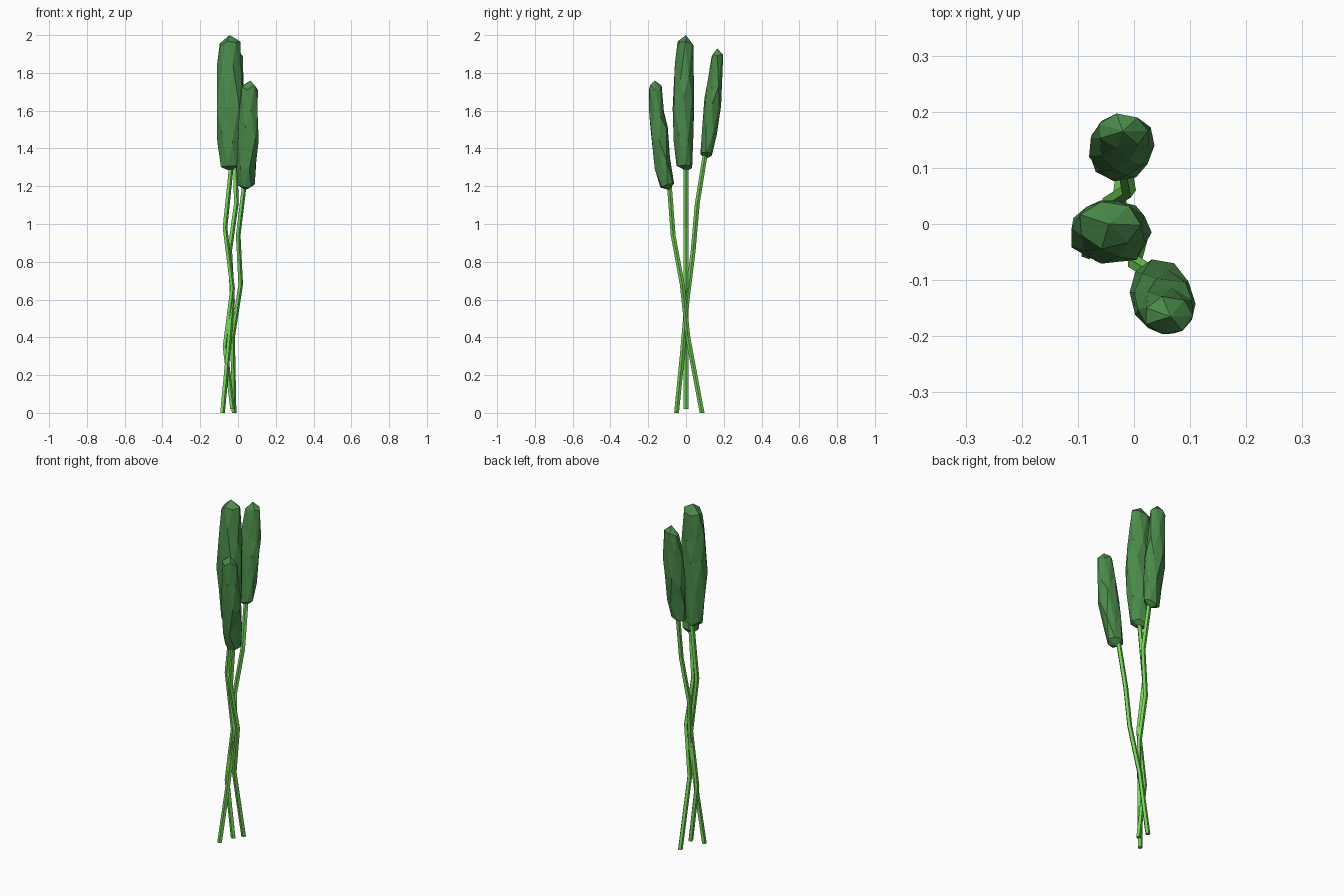
import bpy, bmesh, math, random
from mathutils import Vector

if "Cube" in bpy.data.objects:
    bpy.data.objects.remove(bpy.data.objects["Cube"])


def material(name, color):
    m = bpy.data.materials.new(name)
    m.diffuse_color = (*color, 1)
    m.use_nodes = True
    m.node_tree.nodes["Principled BSDF"].inputs["Base Color"].default_value = m.diffuse_color
    return m


STEM = material("stem_green", (0.18, 0.66, 0.10))
HEAD = material("head_green", (0.07, 0.26, 0.07))


def finish(bm, name, mat):
    bmesh.ops.recalc_face_normals(bm, faces=bm.faces)
    me = bpy.data.meshes.new(name)
    bm.to_mesh(me)
    bm.free()
    me.materials.append(mat)
    ob = bpy.data.objects.new(name, me)
    bpy.context.collection.objects.link(ob)


# Thin faceted stalk following a bent path
def make_stem(name, path, r=0.0135, n=5):
    bm = bmesh.new()
    rings = []
    for x, y, z in path:
        rings.append([bm.verts.new((x + r * math.cos(math.tau * i / n),
                                    y + r * math.sin(math.tau * i / n), z))
                      for i in range(n)])
    for a, b in zip(rings, rings[1:]):
        for i in range(n):
            j = (i + 1) % n
            bm.faces.new((a[i], a[j], b[j], b[i]))
    bm.faces.new(rings[0][::-1])
    bm.faces.new(rings[-1])
    finish(bm, name, STEM)


# Irregular faceted head: staggered rings (x, y, z, rx, ry) between two tips
def make_head(name, bottom, rings, top, seed, n=7):
    rnd = random.Random(seed)
    bm = bmesh.new()
    loops = []
    for k, (x, y, z, rx, ry) in enumerate(rings):
        edge = k in (0, len(rings) - 1)
        loop = []
        for i in range(n):
            t = math.tau * (i + 0.5 * (k % 2)) / n
            s = rnd.uniform(0.97, 1.08)
            dz = rnd.uniform(-0.015, 0.012) if edge else rnd.uniform(-0.05, 0.05)
            loop.append(bm.verts.new((x + s * rx * math.cos(t),
                                      y + s * ry * math.sin(t), z + dz)))
        loops.append(loop)
    for k, (a, b) in enumerate(zip(loops, loops[1:])):
        for i in range(n):
            j = (i + 1) % n
            if k % 2 == 0:
                bm.faces.new((a[i], a[j], b[i]))
                bm.faces.new((a[j], b[j], b[i]))
            else:
                bm.faces.new((a[i], b[j], b[i]))
                bm.faces.new((a[i], a[j], b[j]))
    for tip, loop in ((bottom, loops[0]), (top, loops[-1])):
        v = bm.verts.new(Vector(tip))
        for i in range(n):
            bm.faces.new((loop[i], loop[(i + 1) % n], v))
    finish(bm, name, HEAD)


# Stalks
make_stem("middle_stem", [(-0.03, 0, 0.02), (-0.07, 0, 0.35), (-0.03, 0, 0.66),
                          (-0.07, 0, 0.98), (-0.035, 0, 1.32)])
make_stem("front_stem", [(-0.022, 0.085, 0), (-0.03, 0.01, 0.40), (0.013, -0.02, 0.68),
                         (0, -0.068, 0.94), (0.035, -0.09, 1.23)])
make_stem("back_stem", [(-0.083, -0.05, 0), (-0.055, -0.02, 0.30), (-0.03, 0.005, 0.59),
                        (-0.045, 0.038, 0.86), (-0.01, 0.06, 1.11), (-0.018, 0.105, 1.39)])

# Heads
make_head("middle_head", (-0.04, 0.005, 1.28),
          [(-0.045, -0.008, 1.31, 0.050, 0.040),
           (-0.043, -0.013, 1.48, 0.064, 0.053),
           (-0.043, -0.015, 1.64, 0.071, 0.058),
           (-0.043, -0.008, 1.80, 0.066, 0.049),
           (-0.045, -0.002, 1.955, 0.054, 0.041)],
          (-0.045, 0, 2.0), 3)
make_head("front_head", (0.04, -0.09, 1.18),
          [(0.042, -0.099, 1.205, 0.045, 0.035),
           (0.048, -0.122, 1.33, 0.053, 0.043),
           (0.053, -0.142, 1.47, 0.057, 0.046),
           (0.057, -0.153, 1.60, 0.051, 0.041),
           (0.060, -0.164, 1.725, 0.043, 0.034)],
          (0.065, -0.165, 1.76), 5)
make_head("back_head", (-0.02, 0.105, 1.345),
          [(-0.025, 0.107, 1.37, 0.046, 0.031),
           (-0.025, 0.125, 1.50, 0.054, 0.041),
           (-0.023, 0.140, 1.62, 0.059, 0.044),
           (-0.023, 0.154, 1.75, 0.055, 0.039),
           (-0.021, 0.166, 1.89, 0.045, 0.031)],
          (-0.02, 0.165, 1.93), 8)
